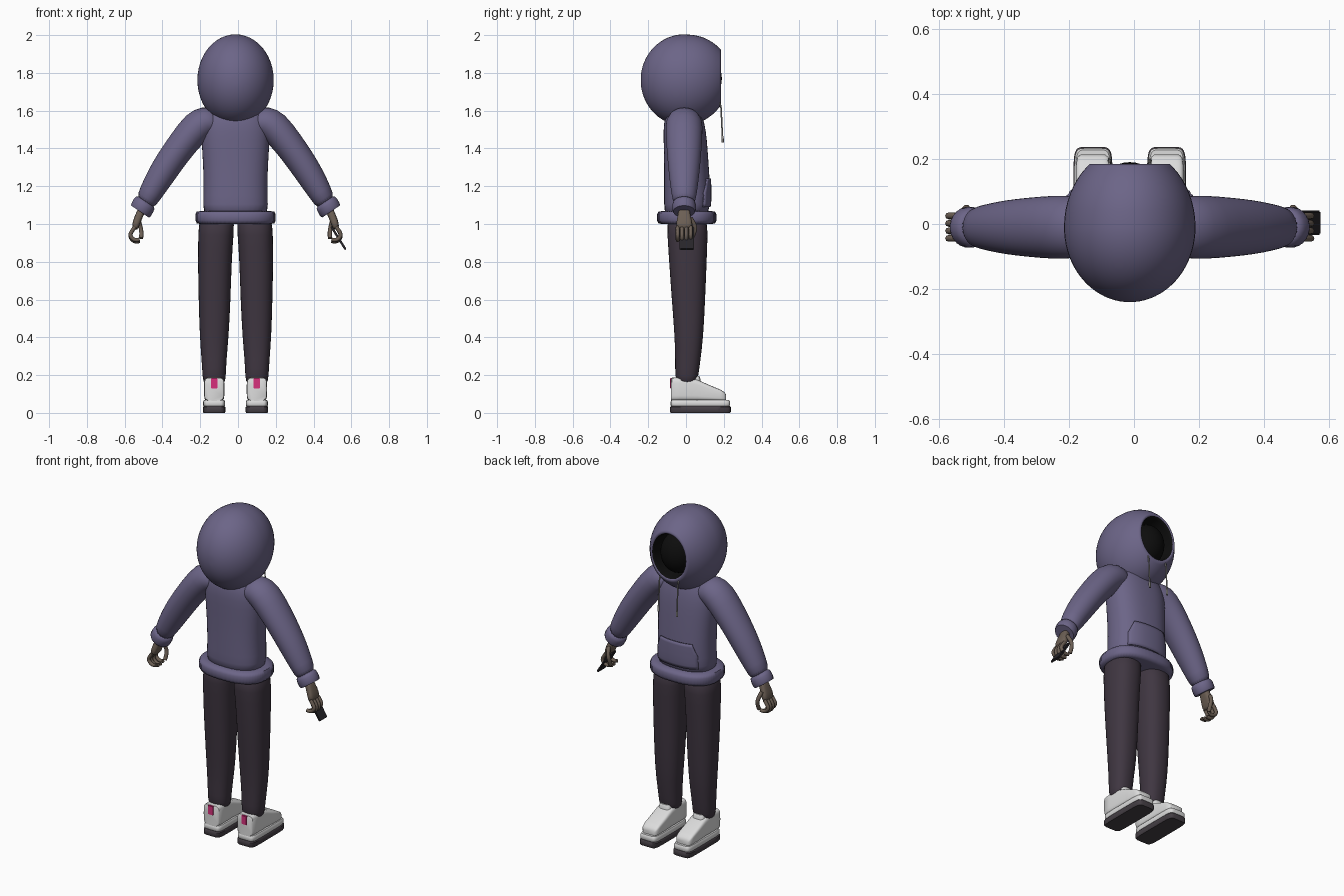
import bpy, bmesh
from math import sin, cos, pi, radians
from mathutils import Vector, Matrix

if "Cube" in bpy.data.objects:
    bpy.data.objects.remove(bpy.data.objects["Cube"])

CX = -0.013  # body centre line


def material(name, rgb):
    m = bpy.data.materials.new(name)
    m.use_nodes = True
    m.diffuse_color = (*rgb, 1)
    bsdf = next(n for n in m.node_tree.nodes if n.type == "BSDF_PRINCIPLED")
    bsdf.inputs["Base Color"].default_value = (*rgb, 1)
    return m


PURPLE = material("purple cloth", (0.15, 0.13, 0.245))
TROUSER = material("dark trouser", (0.05, 0.037, 0.053))
SKIN = material("brown skin", (0.15, 0.115, 0.09))
WHITE = material("white leather", (0.72, 0.72, 0.72))
SOLE = material("dark rubber", (0.06, 0.05, 0.06))
PINK = material("pink tab", (0.68, 0.03, 0.2))
BLACK = material("black void", (0.004, 0.004, 0.004))
DEVICE = material("dark device", (0.02, 0.018, 0.022))
CORD = material("grey cord", (0.32, 0.31, 0.3))


def finish(bm, name, mats, subsurf=0, angle=40):
    bmesh.ops.recalc_face_normals(bm, faces=bm.faces)
    me = bpy.data.meshes.new(name)
    bm.to_mesh(me)
    bm.free()
    ob = bpy.data.objects.new(name, me)
    bpy.context.collection.objects.link(ob)
    for m in mats:
        me.materials.append(m)
    if subsurf:
        mod = ob.modifiers.new("smooth", "SUBSURF")
        mod.levels = mod.render_levels = subsurf
    bpy.ops.object.select_all(action="DESELECT")
    ob.select_set(True)
    bpy.context.view_layer.objects.active = ob
    bpy.ops.object.shade_smooth_by_angle(angle=radians(angle))
    return ob


def ring(c, u, v, n=24, power=2.0, rib=0.0):
    """Superellipse ring around c with half axes u and v."""
    c, u, v, pts = Vector(c), Vector(u), Vector(v), []
    for i in range(n):
        a = 2 * pi * i / n
        k = 1 + (rib if i % 2 else 0)
        f = lambda t: (1 if t >= 0 else -1) * abs(t) ** (2 / power) * k
        pts.append(c + u * f(cos(a)) + v * f(sin(a)))
    return pts


def loft(name, rings, mats, subsurf=0, inner_from=None, angle=40):
    """Skin a list of rings; bands from inner_from on take the second material."""
    bm = bmesh.new()
    vs = [[bm.verts.new(p) for p in r] for r in rings]
    n = len(vs[0])
    for k in range(len(vs) - 1):
        for i in range(n):
            j = (i + 1) % n
            f = bm.faces.new((vs[k][i], vs[k][j], vs[k + 1][j], vs[k + 1][i]))
            f.material_index = int(inner_from is not None and k >= inner_from)
    bm.faces.new(vs[0])
    bm.faces.new(vs[-1]).material_index = int(inner_from is not None)
    return finish(bm, name, mats, subsurf, angle)


def flat(x, y, z, rx, ry, **kw):
    return ring((x, y, z), (rx, 0, 0), (0, ry, 0), **kw)


def upright(x, y, z, rx, rz, **kw):
    return ring((x, y, z), (rx, 0, 0), (0, 0, rz), **kw)


def box(name, c, size, mat, tilt=0.0, bevel=0.004):
    bm = bmesh.new()
    bmesh.ops.create_cube(bm, size=1)
    bmesh.ops.scale(bm, vec=size, verts=bm.verts)
    bmesh.ops.bevel(bm, geom=bm.edges[:], offset=bevel, segments=2, affect="EDGES")
    bm.transform(Matrix.Translation(c) @ Matrix.Rotation(tilt, 4, "Y"))
    return finish(bm, name, [mat])


def tube(name, pts, radius, mat):
    cu = bpy.data.curves.new(name, "CURVE")
    cu.dimensions = "3D"
    cu.bevel_depth, cu.bevel_resolution, cu.use_fill_caps = radius, 2, True
    cu.resolution_u = 6
    sp = cu.splines.new("NURBS")
    sp.points.add(len(pts) - 1)
    for p, q in zip(sp.points, pts):
        p.co = (*q, 1)
    sp.use_endpoint_u, sp.order_u = True, 3
    cu.materials.append(mat)
    ob = bpy.data.objects.new(name, cu)
    bpy.context.collection.objects.link(ob)


# Hood: egg cut open at the face, with a rolled rim and black lining
rings = []
for i in range(1, 21):
    y = -0.01 - 0.23 * cos(pi * i / 40)
    s = sin(pi * i / 40)
    rings.append(upright(CX, y, 1.762, 0.202 * s, 0.242 * s, n=48))
for i in range(1, 9):
    t = i / 8 * 0.865
    s = cos(t)
    rings.append(upright(CX, -0.01 + 0.245 * sin(t), 1.76 + 0.014 * i / 8, 0.202 * s, 0.242 * s, n=48))
for y, s in ((0.184, 0.61), (0.182, 0.56), (0.165, 0.53), (0.05, 0.5)):
    rings.append(upright(CX, y, 1.776, 0.202 * s, 0.242 * s, n=48))
loft("hood", rings, [PURPLE, BLACK], inner_from=len(rings) - 3, angle=60)

# Dark face inside the hood
bm = bmesh.new()
bmesh.ops.create_uvsphere(bm, u_segments=32, v_segments=16, radius=1)
bm.transform(Matrix.Translation((CX, 0.09, 1.77)) @ Matrix.Diagonal((0.1, 0.1, 0.12, 1)))
finish(bm, "face_shadow", [BLACK], angle=180)

# Torso
torso_rows = [(1.03, 0.172, 0.0, 0.115), (1.1, 0.172, 0.006, 0.122), (1.2, 0.169, 0.006, 0.122),
              (1.32, 0.172, 0.002, 0.118), (1.45, 0.182, -0.004, 0.115), (1.53, 0.178, -0.01, 0.11),
              (1.6, 0.15, -0.012, 0.09), (1.64, 0.08, -0.012, 0.06)]
torso = loft("torso", [flat(CX, y, z, rx, ry, n=32, power=2.4) for z, rx, y, ry in torso_rows],
             [PURPLE], 1, angle=180)

# Front pocket, draped on the torso
bm = bmesh.new()
bmesh.ops.create_grid(bm, x_segments=16, y_segments=8, size=1)
for v in bm.verts:
    taper = 0.135 - 0.03 * max(0, v.co.y)
    v.co = (CX + v.co.x * taper, 0.3, 1.165 + 0.075 * v.co.y)
pocket = finish(bm, "front_pocket", [PURPLE])
wrap = pocket.modifiers.new("drape", "SHRINKWRAP")
wrap.target, wrap.wrap_method, wrap.offset = torso, "PROJECT", 0.004
wrap.use_project_y, wrap.use_negative_direction, wrap.use_positive_direction = True, True, False
thick = pocket.modifiers.new("thickness", "SOLIDIFY")
thick.thickness, thick.offset = 0.008, 0

# Ribbed waistband
band = [(1.0, 0.185, 0.132), (1.004, 0.203, 0.148), (1.02, 0.21, 0.156), (1.05, 0.21, 0.156),
        (1.066, 0.203, 0.148), (1.07, 0.165, 0.115)]
loft("waistband", [flat(CX, 0.004, z, rx, ry, n=120, power=2.5, rib=0.014) for z, rx, ry in band],
     [PURPLE], angle=60)

for s, side in ((-1, "right"), (1, "left")):
    X = lambda x: CX + s * x

    # Trouser leg
    leg = [(0.145, 0.113, 0.005, 0.056, 0.048), (0.19, 0.113, 0.003, 0.062, 0.062),
           (0.28, 0.114, 0.01, 0.066, 0.067), (0.4, 0.113, 0.016, 0.077, 0.076),
           (0.6, 0.111, 0.013, 0.085, 0.089), (0.8, 0.11, 0.01, 0.09, 0.1),
           (0.95, 0.104, 0.008, 0.094, 0.108), (1.05, 0.098, 0.006, 0.097, 0.108)]
    loft(side + "_trouser_leg", [flat(X(x), y, z, rx, ry, power=2.3) for z, x, y, rx, ry in leg],
         [TROUSER], 1, angle=180)

    # Sleeve and cuff, swept down the arm
    path = [(0.08, 1.55, 0.07, 0.07, 0.35), (0.14, 1.55, 0.083, 0.09, 0.5), (0.195, 1.53, 0.088, 0.1, 0.85),
            (0.28, 1.425, 0.08, 0.095, 1), (0.345, 1.335, 0.077, 0.088, 1), (0.4, 1.25, 0.073, 0.08, 1),
            (0.45, 1.165, 0.063, 0.068, 1), (0.485, 1.1, 0.054, 0.058, 1)]

    def arm_ring(x, z, ru, ry, lean, **kw):
        across = Vector((s * 0.83 * lean, 0, 0.56 + 0.44 * (1 - lean))).normalized()
        return ring((X(x), -0.01, z), across * ru, (0, ry, 0), **kw)

    loft(side + "_sleeve", [arm_ring(*p) for p in path], [PURPLE], 1, angle=180)
    cuff = [(0.474, 1.12, 0.046), (0.477, 1.113, 0.057), (0.486, 1.1, 0.061),
            (0.5, 1.075, 0.061), (0.506, 1.066, 0.056), (0.506, 1.066, 0.035)]
    loft(side + "_cuff", [arm_ring(x, z, r, r, 1, n=48, rib=0.02) for x, z, r in cuff],
         [PURPLE], angle=60)

    # Hand: palm, four curled fingers and a thumb
    palm = [(0.49, 1.09, 0.022, 0.03), (0.508, 1.05, 0.021, 0.032), (0.524, 1.01, 0.022, 0.042),
            (0.537, 0.97, 0.018, 0.045)]
    loft(side + "_palm", [arm_ring(x, z, ru, ry, 1, n=16, power=3) for x, z, ru, ry in palm],
         [SKIN], 1, angle=180)
    for i in range(4):
        y = -0.044 + 0.023 * i
        d = 0.008 if i in (0, 3) else 0
        tube(f"{side}_finger_{i + 1}", [(X(0.532), y, 0.985), (X(0.556), y, 0.955), (X(0.557), y, 0.925 + d),
                                       (X(0.53), y, 0.903 + d), (X(0.508), y, 0.91 + d)], 0.0105, SKIN)
    tube(side + "_thumb", [(X(0.515), 0.025, 1.03), (X(0.505), 0.05, 0.995), (X(0.497), 0.045, 0.955),
                           (X(0.5), 0.03, 0.925)], 0.0115, SKIN)

    # Shoe: tread, midsole, sloping upper and heel tab
    fx = X(0.113)
    def slab(name, rows, mat):
        loft(name, [flat(fx, 0.076, z, rx, ry, n=48, power=7) for z, rx, ry in rows], [mat])

    slab(side + "_tread", [(0, 0.056, 0.157), (0.006, 0.06, 0.161), (0.03, 0.06, 0.161), (0.036, 0.055, 0.156)], SOLE)
    slab(side + "_midsole", [(0.034, 0.054, 0.153), (0.04, 0.058, 0.157), (0.06, 0.058, 0.157),
                             (0.068, 0.053, 0.152)], WHITE)
    upper = [(-0.08, 0.046, 0.11), (-0.075, 0.052, 0.122), (-0.03, 0.054, 0.124), (0.03, 0.054, 0.12),
             (0.06, 0.053, 0.112), (0.12, 0.053, 0.085), (0.18, 0.052, 0.06), (0.205, 0.048, 0.045),
             (0.213, 0.038, 0.03)]
    loft(side + "_shoe_upper", [upright(fx, y, 0.064 + h / 2, w, h / 2, n=32, power=5) for y, w, h in upper],
         [WHITE], angle=50)
    box(side + "_heel_tab", (fx, -0.08, 0.158), (0.034, 0.012, 0.056), PINK, bevel=0.003)
    loft(side + "_shoe_tongue", [flat(fx, 0.05, z, r, r * 0.7, power=3) for z, r in
                                 ((0.15, 0.04), (0.185, 0.036), (0.195, 0.028))], [WHITE])

    # Hood drawstring with knotted end
    dx = X(0.062)
    tube(side + "_drawstring", [(dx, 0.172, 1.65), (dx, 0.186, 1.635), (dx, 0.188, 1.55),
                                (dx, 0.194, 1.45)], 0.004, CORD)
    tube(side + "_drawstring_tip", [(dx, 0.193, 1.465), (dx, 0.194, 1.45), (dx, 0.195, 1.432)], 0.006, CORD)

# Handheld device in the left hand
box("handheld_device", (0.532, 0.004, 0.925), (0.012, 0.075, 0.145), DEVICE, tilt=radians(-32))
